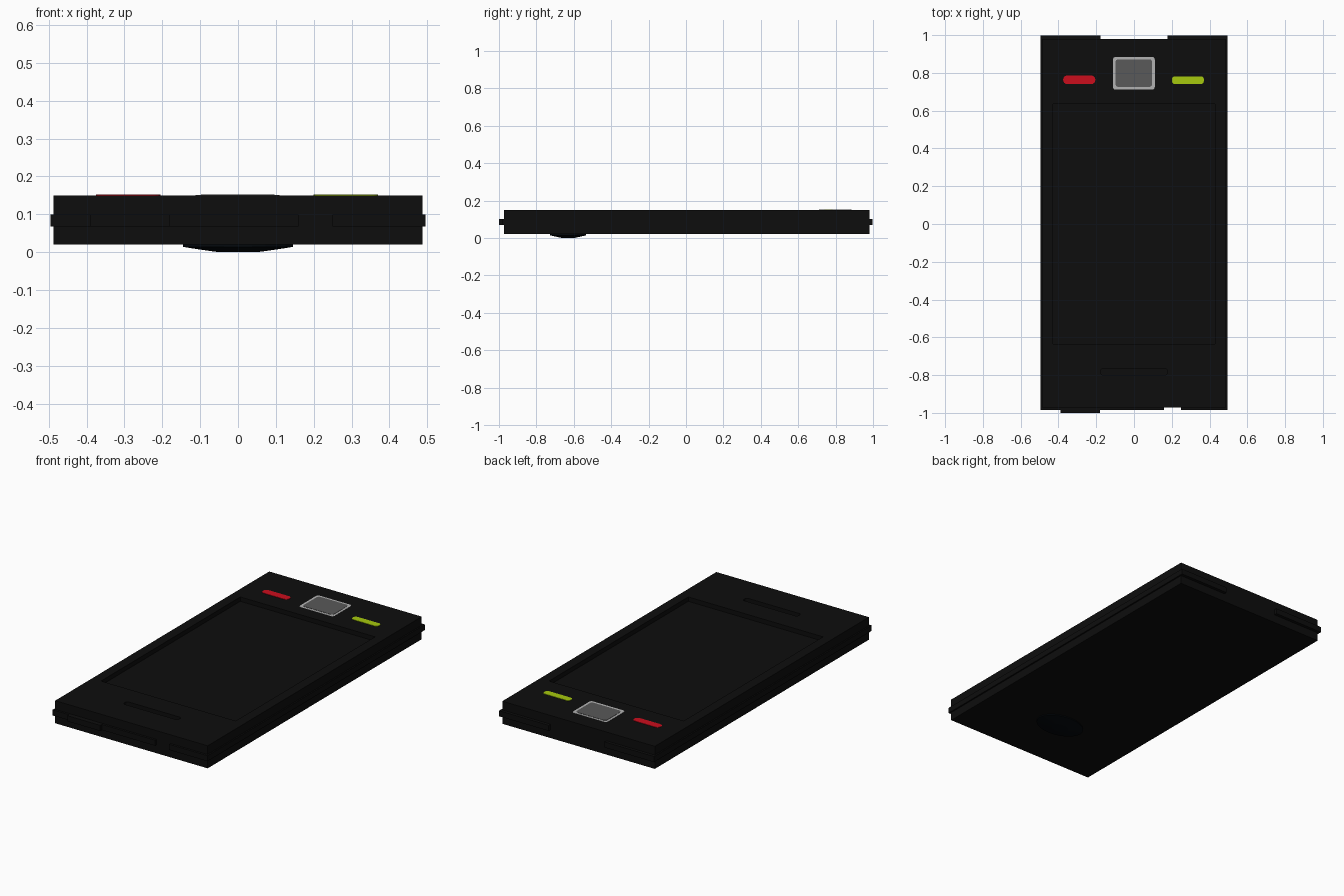
import bpy, bmesh, math

if "Cube" in bpy.data.objects:
    bpy.data.objects.remove(bpy.data.objects["Cube"])


def material(name, rgb):
    m = bpy.data.materials.new(name)
    m.diffuse_color = (*rgb, 1)
    m.use_nodes = True
    m.node_tree.nodes["Principled BSDF"].inputs["Base Color"].default_value = m.diffuse_color
    return m


BLACK = material("black plastic", (0.004, 0.004, 0.004))
LENS = material("blue black lens", (0.001, 0.0025, 0.004))
RED = material("red", (0.6, 0.004, 0.012))
GREEN = material("lime green", (0.38, 0.58, 0.004))
SILVER = material("light grey", (0.45, 0.45, 0.45))
GREY = material("mid grey", (0.1, 0.1, 0.1))


def loft(name, rings, mat):
    """Solid skinned through rings of equal point count, capped at both ends."""
    bm = bmesh.new()
    vs = [[bm.verts.new(p) for p in r] for r in rings]
    n = len(vs[0])
    for a, b in zip(vs, vs[1:]):
        for i in range(n):
            j = (i + 1) % n
            bm.faces.new((a[i], a[j], b[j], b[i]))
    bm.faces.new(vs[0])
    bm.faces.new(vs[-1])
    bmesh.ops.recalc_face_normals(bm, faces=bm.faces[:])
    me = bpy.data.meshes.new(name)
    bm.to_mesh(me)
    bm.free()
    me.materials.append(mat)
    ob = bpy.data.objects.new(name, me)
    bpy.context.collection.objects.link(ob)
    return ob


def box(name, x0, x1, y0, y1, z0, z1, mat=BLACK):
    ring = [(x0, y0), (x1, y0), (x1, y1), (x0, y1)]
    return loft(name, [[(x, y, z) for x, y in ring] for z in (z0, z1)], mat)


def rounded(x0, x1, y0, y1, r, z, seg=4):
    """Rounded rectangle ring at height z."""
    pts = []
    corners = [(x1 - r, y1 - r), (x0 + r, y1 - r), (x0 + r, y0 + r), (x1 - r, y0 + r)]
    for k, (cx, cy) in enumerate(corners):
        for i in range(seg + 1):
            a = math.pi / 2 * (k + i / seg)
            pts.append((cx + r * math.cos(a), cy + r * math.sin(a), z))
    return pts


def plate(name, x0, x1, y0, y1, r, z0, z1, mat):
    return loft(name, [rounded(x0, x1, y0, y1, r, z) for z in (z0, z1)], mat)


# Main body with recesses for the screen and the earpiece
body = box("body", -0.487, 0.487, -0.972, 0.98, 0.02, 0.15)
cutters = [box("screen_cutter", -0.43, 0.43, -0.635, 0.635, 0.125, 0.2),
           plate("earpiece_cutter", -0.175, 0.175, -0.80, -0.765, 0.012, 0.13, 0.2, BLACK)]
for c in cutters:
    c.hide_render = True
    c.hide_viewport = True
    mod = body.modifiers.new(c.name, 'BOOLEAN')
    mod.operation = 'DIFFERENCE'
    mod.solver = 'EXACT'
    mod.object = c
# Apply the cuts, then drop the cutters
bpy.context.view_layer.update()
cut_mesh = bpy.data.meshes.new_from_object(
    body.evaluated_get(bpy.context.evaluated_depsgraph_get()))
body.modifiers.clear()
body.data = cut_mesh
for c in cutters:
    bpy.data.objects.remove(c)

# Raised band round the sides, with gaps at both ends
Z0, Z1 = 0.068, 0.1
for side, s in (("left", -1), ("right", 1)):
    xa, xb = sorted((s * 0.48, s * 0.495))
    box(side + "_band", xa, xb, -0.985, 0.998, Z0, Z1)
    xa, xb = sorted((s * 0.178, s * 0.48))
    box(side + "_far_band", xa, xb, 0.97, 0.998, Z0, Z1)
box("near_band_long", -0.48, 0.16, -0.985, -0.96, Z0, Z1)
box("near_band_short", 0.25, 0.48, -0.985, -0.96, Z0, Z1)
box("power_key", -0.39, -0.18, -1.0, -0.97, Z0, Z1)

# Call keys and the square navigation key with its light rim
plate("red_key", -0.375, -0.205, 0.741, 0.786, 0.02, 0.147, 0.152, RED)
plate("green_key", 0.2, 0.37, 0.741, 0.782, 0.016, 0.147, 0.152, GREEN)
plate("navigation_key_rim", -0.112, 0.11, 0.711, 0.885, 0.015, 0.147, 0.151, SILVER)
plate("navigation_key", -0.098, 0.096, 0.726, 0.872, 0.015, 0.148, 0.1525, GREY)

# Shallow camera bulge on the underside
bulge = []
for hx, hy, z in ((0.145, 0.096, 0.025), (0.145, 0.096, 0.014),
                  (0.1, 0.066, 0.007), (0.05, 0.035, 0.0)):
    bulge.append([(hx * math.cos(math.tau * i / 24), -0.63 + hy * math.sin(math.tau * i / 24), z)
                  for i in range(24)])
loft("camera_bulge", bulge, LENS)
